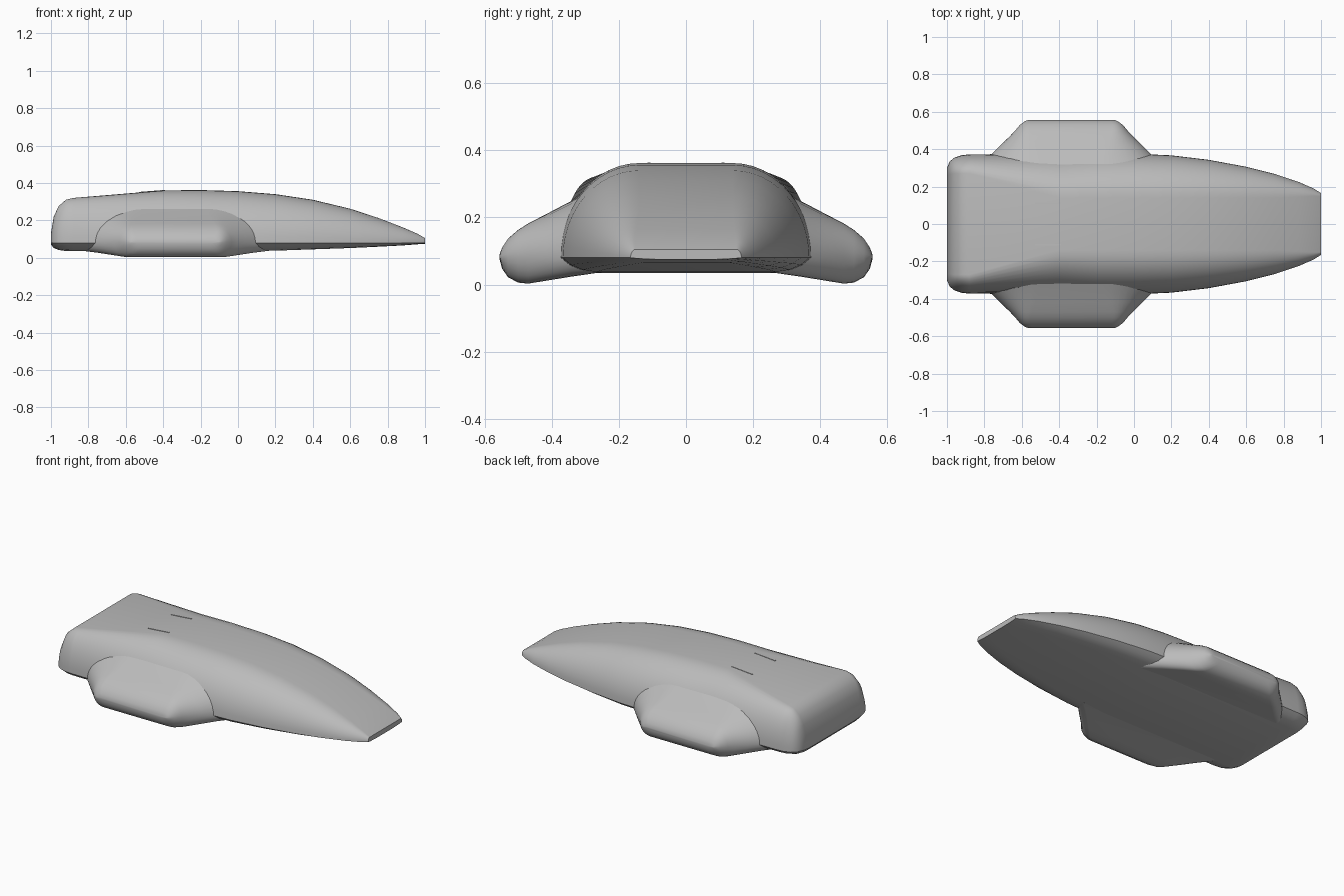
import bpy
import bmesh
from math import sin, cos, pi, radians

default_cube = bpy.data.objects.get("Cube")
if default_cube:
    bpy.data.objects.remove(default_cube, do_unlink=True)


def make_material(name, colour):
    material = bpy.data.materials.new(name)
    material.use_nodes = True
    material.diffuse_color = colour
    material.node_tree.nodes["Principled BSDF"].inputs["Base Color"].default_value = colour
    return material


grey = make_material("plain grey", (0.5, 0.5, 0.5, 1))


def quarter(start, end, steps, first_flat=True):
    """Points on a quarter ellipse, leaving start horizontally or vertically."""
    points = []
    for i in range(steps + 1):
        angle = pi / 2 * i / steps
        s, c = sin(angle), cos(angle)
        a, b = (s, 1 - c) if first_flat else (1 - c, s)
        points.append((start[0] + (end[0] - start[0]) * a,
                       start[1] + (end[1] - start[1]) * b))
    return points


def mirrored_ring(half):
    """Close a half section, running from top to bottom, by mirroring it."""
    return half + [(-u, v) for u, v in reversed(half)]


def loft(name, rings, smooth_angle):
    """Skin a list of equal closed rings and cap both ends."""
    mesh = bpy.data.meshes.new(name)
    bm = bmesh.new()
    loops = [[bm.verts.new(p) for p in ring] for ring in rings]
    count = len(loops[0])
    for a, b in zip(loops, loops[1:]):
        for i in range(count):
            j = (i + 1) % count
            bm.faces.new((a[i], a[j], b[j], b[i]))
    bm.faces.new(loops[0])
    bm.faces.new(loops[-1])
    bmesh.ops.recalc_face_normals(bm, faces=bm.faces)
    bm.to_mesh(mesh)
    bm.free()
    mesh.materials.append(grey)
    obj = bpy.data.objects.new(name, mesh)
    bpy.context.collection.objects.link(obj)
    bpy.ops.object.select_all(action="DESELECT")
    obj.select_set(True)
    bpy.context.view_layer.objects.active = obj
    bpy.ops.object.shade_smooth_by_angle(angle=radians(smooth_angle))
    return obj


# Hull stations: x, half width, half width of flat roof, roof height, floor height
stations = [
    (-1, .3, .26, .13, .07), (-.985, .335, .265, .22, .052),
    (-.96, .355, .27, .275, .042), (-.92, .368, .27, .31, .036),
    (-.88, .372, .27, .32, .035), (-.4, .376, .14, .36, .035),
    (-.2, .376, .14, .362, .035), (0, .376, .14, .356, .035),
    (.2, .367, .14, .34, .038), (.4, .343, .14, .31, .045),
    (.6, .306, .14, .262, .052), (.75, .268, .14, .213, .059),
    (.88, .225, .145, .163, .066), (.96, .19, .15, .128, .072),
    (1, .165, .15, .105, .075),
]


def hull_section(width, roof_width, roof, floor):
    crease = .08
    half = quarter((roof_width, roof), (width, crease), 12)
    drop = crease - floor
    half += [(width - .025, crease - drop * .5),
             (width - .06, crease - drop * .85), (width - .1, floor)]
    return mirrored_ring(half)


loft("hull", [[(x, y, z) for y, z in hull_section(*rest)]
              for x, *rest in stations], 35)

# Side pod sections: y, half length, half length of flat top, top, bottom
pod_sections = [
    (.25, .56, .17, .3, .037), (.34, .46, .17, .25, .024),
    (.42, .38, .19, .208, .011), (.47, .328, .21, .182, .003),
    (.5, .3, .22, .163, .006), (.53, .275, .22, .137, .022),
    (.548, .25, .21, .11, .048), (.555, .235, .2, .09, .075),
]


def pod_section(length, flat, top, bottom):
    middle = (length, .082)
    half = quarter((flat, top), middle, 10)
    half += quarter(middle, (length - .07, bottom), 6, False)[1:]
    return mirrored_ring(half)


for side, label in ((1, "left"), (-1, "right")):
    loft(label + "_side_pod",
         [[(x - .335, side * y, z) for x, z in pod_section(*rest)]
          for y, *rest in pod_sections], 40)

    # Thin raised strip on the roof
    strip = [[(x, side * .11 + dy, z + dz)
              for dy, dz in ((-.004, -.004), (.004, -.004), (.004, .003), (-.004, .003))]
             for x, z in ((-.53, .349), (-.39, .36))]
    loft(label + "_roof_strip", strip, 30)
